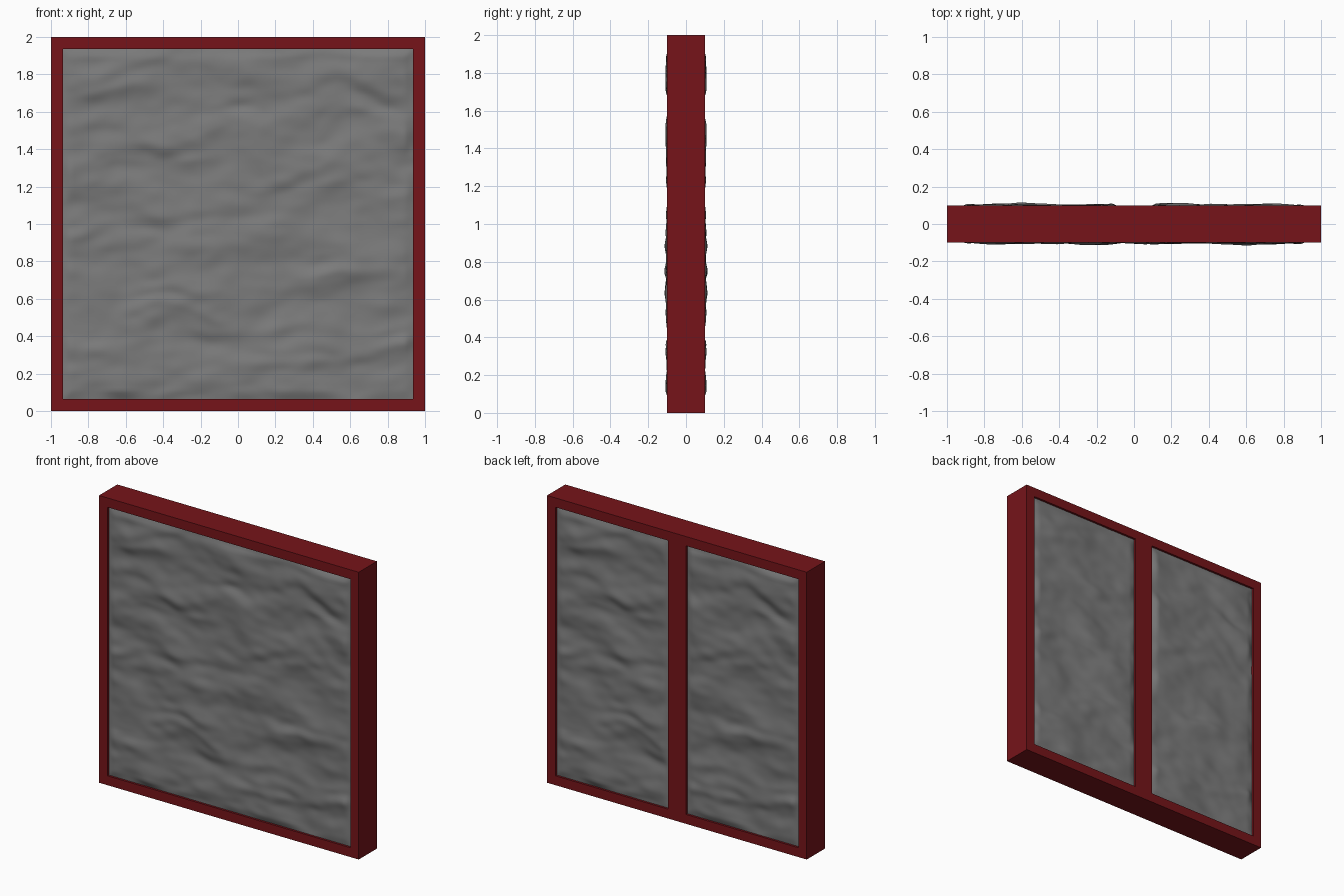
import bpy, bmesh, math
from mathutils import Vector, noise

if "Cube" in bpy.data.objects:
    bpy.data.objects.remove(bpy.data.objects["Cube"])

B = 0.065      # frame border width
H = 1.0 - B    # half of the opening
POST = 0.07    # half width of the rear post


def paint(obj, name, colour):
    mat = bpy.data.materials.get(name) or bpy.data.materials.new(name)
    mat.diffuse_color = colour
    mat.use_nodes = True
    mat.node_tree.nodes["Principled BSDF"].inputs["Base Color"].default_value = mat.diffuse_color
    obj.data.materials.append(mat)


def new_object(name, bm):
    mesh = bpy.data.meshes.new(name)
    bm.to_mesh(mesh)
    bm.free()
    obj = bpy.data.objects.new(name, mesh)
    bpy.context.collection.objects.link(obj)
    return obj


RED = (0.18, 0.007, 0.01, 1)
STONE = (0.2, 0.2, 0.2, 1)

# Square frame: ring profile extruded through the wall thickness
bm = bmesh.new()
rings = []
for y in (-0.1, 0.1):
    for s in (1.0, H):
        rings.append([bm.verts.new((a * s, y, 1 + b * s))
                      for a, b in ((-1, -1), (1, -1), (1, 1), (-1, 1))])
for r, s in ((0, 1), (1, 3), (3, 2), (2, 0)):
    for i in range(4):
        j = (i + 1) % 4
        bm.faces.new((rings[r][i], rings[r][j], rings[s][j], rings[s][i]))
bmesh.ops.recalc_face_normals(bm, faces=bm.faces)
paint(new_object("frame", bm), "red_paint", RED)

# Upright post, flush with the back of the frame
bm = bmesh.new()
bmesh.ops.create_cube(bm, size=1)
for v in bm.verts:
    v.co = Vector((v.co.x * 2 * POST, 0.06 + v.co.y * 0.08, 1 + v.co.z * 2 * H))
paint(new_object("rear_post", bm), "red_paint", RED)


def rock_depth(x, z):
    """Layered rock relief, stretched sideways with undercut-looking ledges."""
    warp = noise.noise(Vector((x * 2.5, 7, z * 3))) * 0.12
    n = noise.noise(Vector((x * 2.2 + 3, 0, (z + warp) * 5.5)))
    m = noise.noise(Vector((x * 4.5, 4, (z + warp) * 10)))
    f = noise.noise(Vector((x * 9, 9, z * 15)))
    return 0.094 + 0.021 * n + 0.010 * m + 0.004 * f


# Rough rock panels: front sheet, then the same sheet turned for the back
def rock_panel(name, x0, x1, side):
    nx, nz = int((x1 - x0) * 65), 120
    bm = bmesh.new()
    grid = []
    for k in range(nz + 1):
        z = -H + 2 * H * k / nz
        row = []
        for i in range(nx + 1):
            x = x0 + (x1 - x0) * i / nx
            edge = min(x - x0, x1 - x, z + H, H - z)
            t = min(1, edge / 0.04)
            d = rock_depth(x, z)
            d = min(d, 0.085) * (1 - t) + d * t
            row.append(bm.verts.new((side * x, -side * d, 1 + z)))
        grid.append(row)
    for k in range(nz):
        for i in range(nx):
            f = bm.faces.new((grid[k][i], grid[k][i + 1],
                              grid[k + 1][i + 1], grid[k + 1][i]))
            f.smooth = True
    paint(new_object(name, bm), "stone", STONE)


rock_panel("front_rock", -H, H, 1)
rock_panel("back_rock_a", -H, -POST, -1)
rock_panel("back_rock_b", POST, H, -1)
